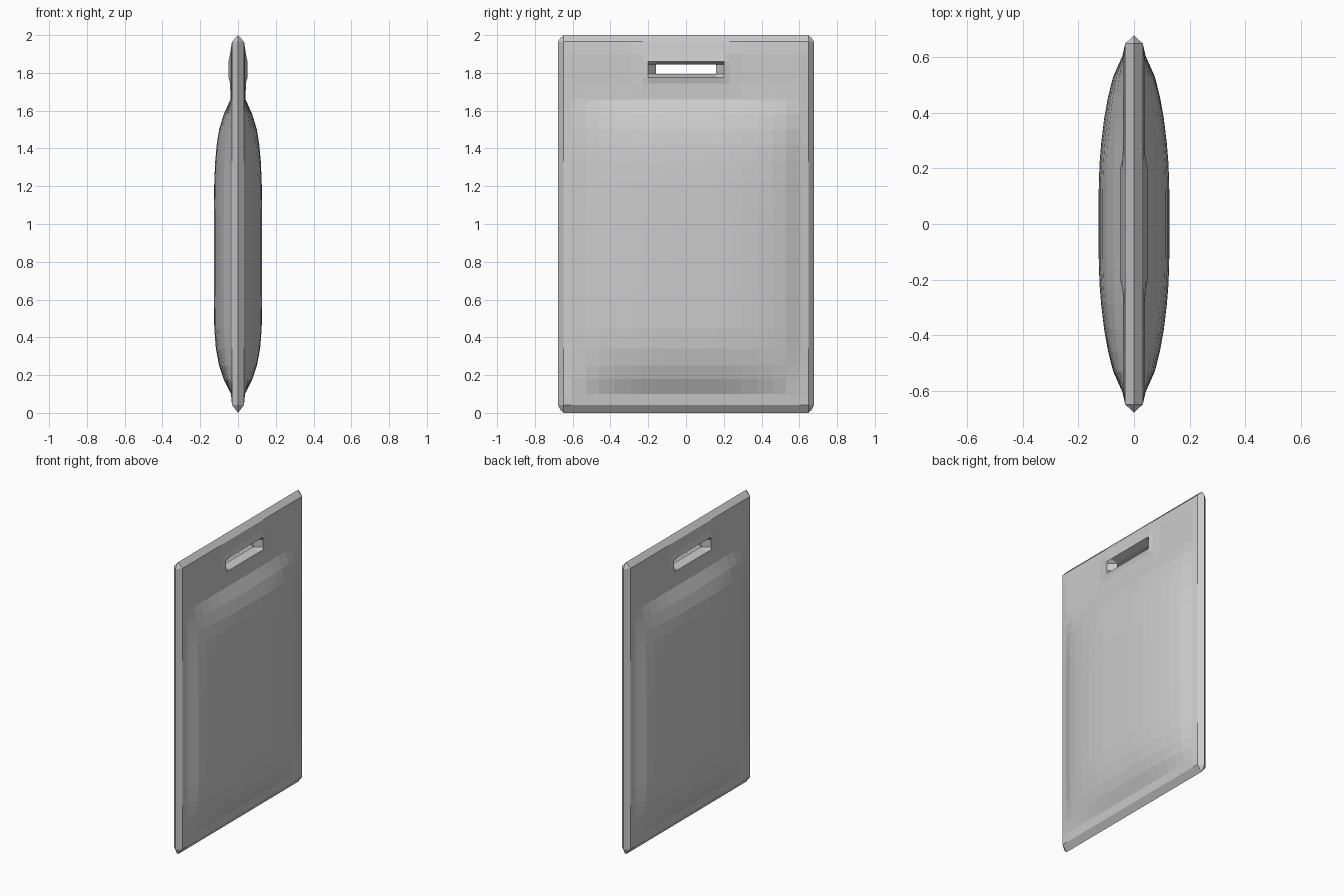
import bpy, bmesh

if "Cube" in bpy.data.objects:
    bpy.data.objects.remove(bpy.data.objects["Cube"])

# cross-section tables: position -> half thickness above the flat border (0..1 of full bulge)
FLAT, BULGE = 0.037, 0.09
HALF_Y = [(0.0, 1.0), (0.11, 1.0), (0.16, .99), (0.20, .97), (0.23, .955), (0.29, .90),
          (0.38, .78), (0.46, .62), (0.53, .42), (0.605, 0.05), (0.648, 0), (0.678, 0)]
ROWS_Z = [(0.0, 0), (0.042, 0), (0.10, 0), (0.18, .44), (0.25, .70), (0.34, .89), (0.45, .985),
          (0.65, 1), (0.85, 1), (1.05, 1), (1.22, .985), (1.33, .93), (1.42, .84), (1.50, .70),
          (1.58, .43), (1.66, .03), (1.745, 0), (1.775, 0), (1.795, 0), (1.845, 0),
          (1.86, 0), (1.90, 0), (1.965, 0), (2.0, 0)]
COLS_Y = [(-y, w) for y, w in reversed(HALF_Y[1:])] + HALF_Y
RING_X = [0.0, 0.05, 0.042]      # slot: hole edge, raised lip, lip foot


def slot_ring(y, z):
    """Ring index around the hanging slot (3 = outside)."""
    ring_y = sum(abs(y) > v + 1e-4 for v in (0.16, 0.20, 0.23))
    ring_z = sum(abs(z - 1.82) > v for v in (0.03, 0.05, 0.085))
    return max(ring_y, ring_z)


def half_thickness(j, k):
    (y, wy), (z, wz) = COLS_Y[j], ROWS_Z[k]
    if j in (0, len(COLS_Y) - 1) or k in (0, len(ROWS_Z) - 1):
        return 0.0
    ring = slot_ring(y, z)
    if ring < 3:
        return RING_X[ring]
    if j in (1, len(COLS_Y) - 2) or k in (1, len(ROWS_Z) - 2):
        return 0.032
    return FLAT + BULGE * wy * wz


bm = bmesh.new()
ny, nz = len(COLS_Y), len(ROWS_Z)

# front and back pillow faces, meeting at the rim and in the slot
for side in (1, -1):
    grid = []
    for j in range(ny):
        col = []
        for k in range(nz):
            y, z = COLS_Y[j][0], ROWS_Z[k][0]
            if j in (0, ny - 1) and k in (0, nz - 1):   # nipped outer corners
                y *= 0.98
                z += 0.015 if k == 0 else -0.015
            col.append(bm.verts.new((side * half_thickness(j, k), y, z)))
        grid.append(col)
    for j in range(ny - 1):
        for k in range(nz - 1):
            corners = [(j, k), (j + 1, k), (j + 1, k + 1), (j, k + 1)]
            if all(slot_ring(COLS_Y[a][0], ROWS_Z[b][0]) == 0 for a, b in corners):
                continue
            bm.faces.new([grid[a][b] for a, b in corners[::side]])

bmesh.ops.remove_doubles(bm, verts=bm.verts, dist=1e-5)
bmesh.ops.recalc_face_normals(bm, faces=bm.faces)

mesh = bpy.data.meshes.new("pouch")
bm.to_mesh(mesh)
bm.free()
pouch = bpy.data.objects.new("pouch", mesh)
bpy.context.collection.objects.link(pouch)
